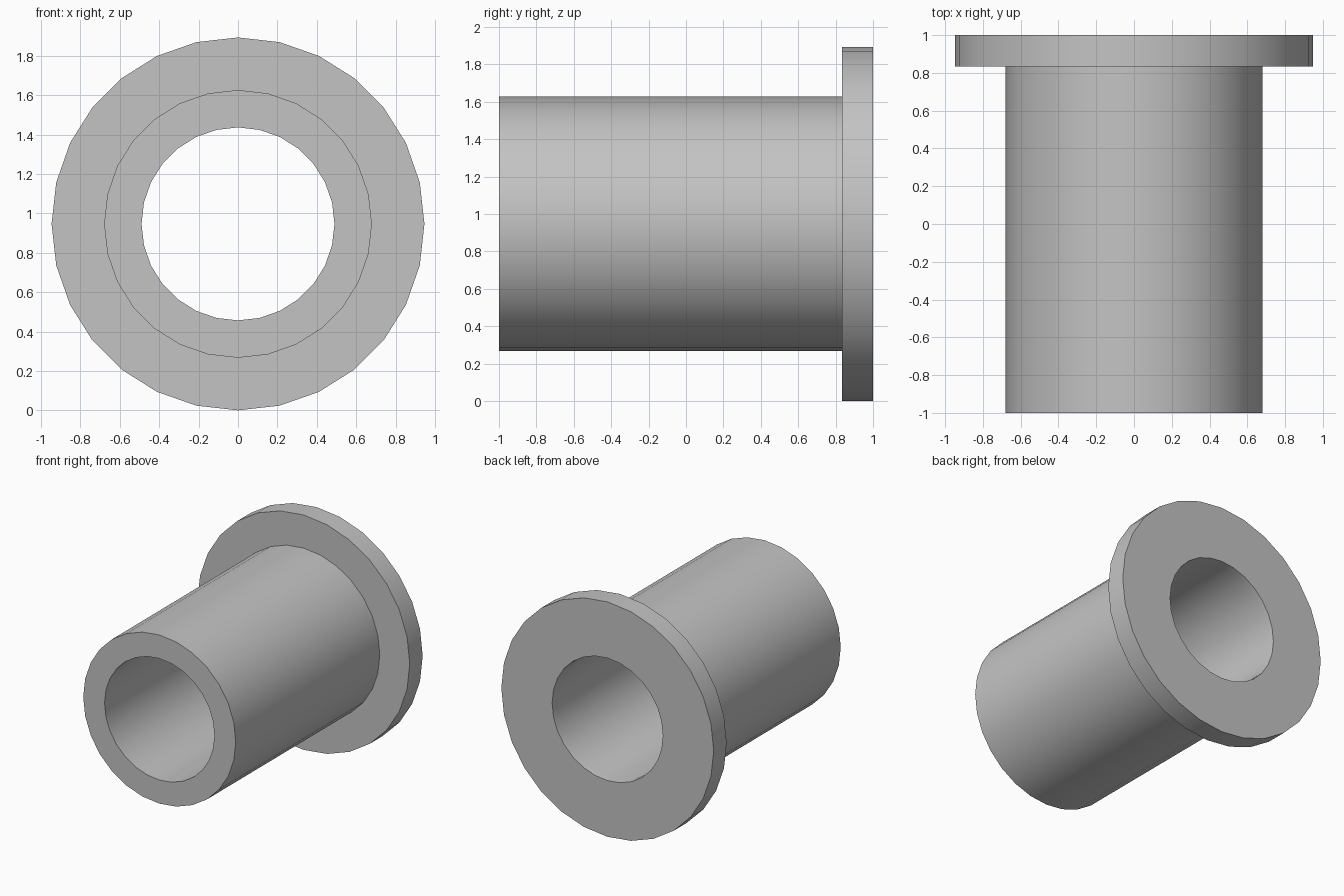
import bpy
import bmesh
import math

cube = bpy.data.objects.get("Cube")
if cube:
    bpy.data.objects.remove(cube, do_unlink=True)

SEGMENTS = 28
FLANGE_R, TUBE_R, BORE_R, RIM_R = 0.947, 0.68, 0.49, 0.494
FRONT_Y, FLANGE_Y, BACK_Y = -1.0, 0.835, 1.0

# Plain grey metal
grey = bpy.data.materials.new("grey metal")
grey.use_nodes = True
colour = (0.55, 0.55, 0.55, 1)
grey.diffuse_color = colour
grey.node_tree.nodes["Principled BSDF"].inputs["Base Color"].default_value = colour


def lathe_y(name, profile):
    """Spin a closed (radius, y) profile around the y axis."""
    bm = bmesh.new()
    rings = []
    for i in range(SEGMENTS):
        a = math.tau * i / SEGMENTS
        rings.append([bm.verts.new((r * math.cos(a), y, r * math.sin(a)))
                      for r, y in profile])
    n = len(profile)
    for i, ring in enumerate(rings):
        following = rings[(i + 1) % SEGMENTS]
        for j in range(n):
            k = (j + 1) % n
            bm.faces.new((ring[j], ring[k], following[k], following[j]))
    bmesh.ops.recalc_face_normals(bm, faces=bm.faces)
    mesh = bpy.data.meshes.new(name)
    bm.to_mesh(mesh)
    bm.free()
    mesh.materials.append(grey)
    obj = bpy.data.objects.new(name, mesh)
    bpy.context.collection.objects.link(obj)
    return obj


# Hollow sleeve and flange in one continuous section, bore eased at the back
bushing = lathe_y("flanged_bushing", [
    (BORE_R, FRONT_Y), (TUBE_R, FRONT_Y),
    (TUBE_R, FLANGE_Y), (FLANGE_R, FLANGE_Y),
    (FLANGE_R, BACK_Y), (RIM_R, BACK_Y),
    (BORE_R, BACK_Y - 0.04),
])
bushing.location.z = FLANGE_R

# Smooth walls with crisp rims
bpy.ops.object.select_all(action="DESELECT")
bushing.select_set(True)
bpy.context.view_layer.objects.active = bushing
bpy.ops.object.shade_smooth_by_angle(angle=math.radians(30))
